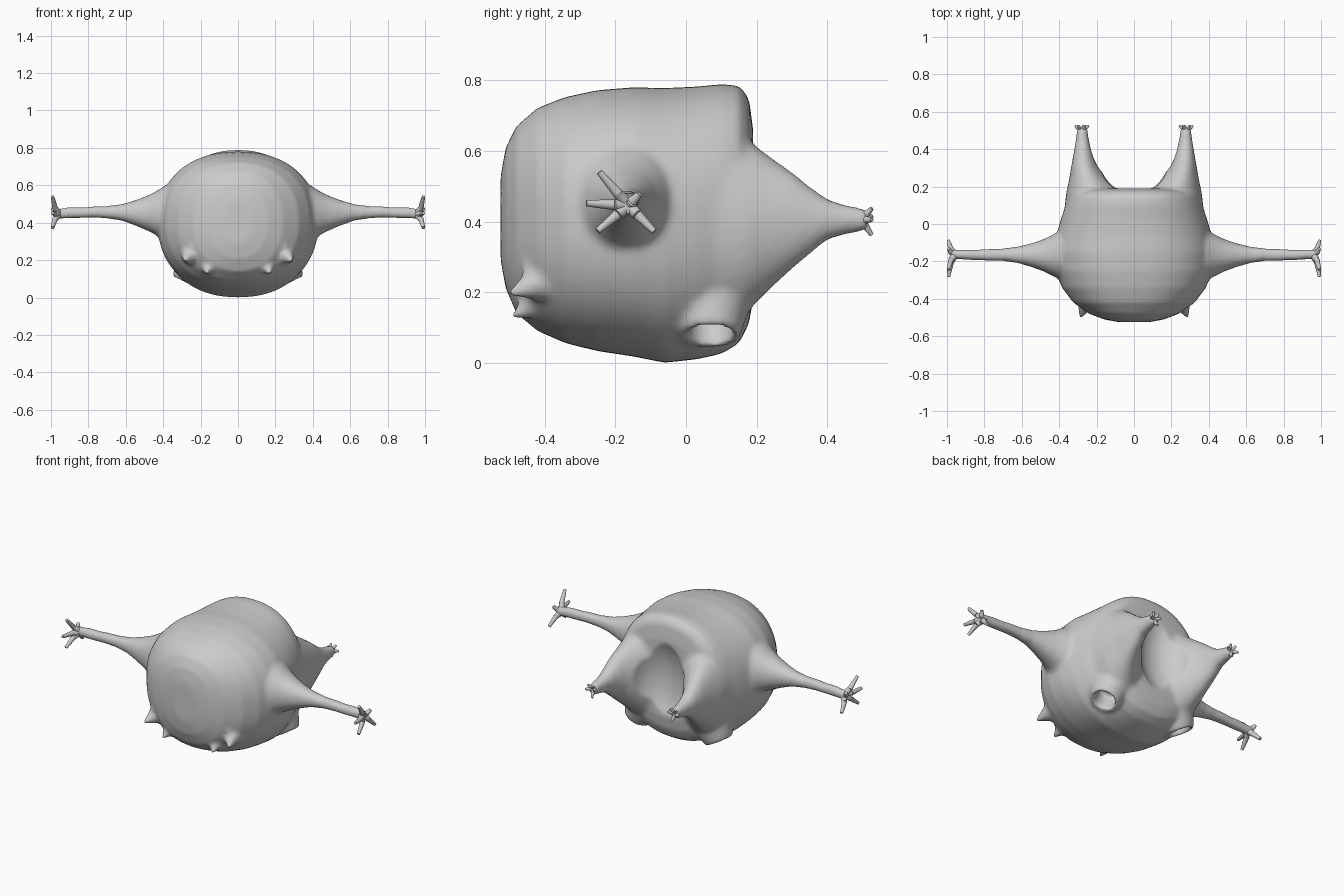
import bpy, bmesh, math
from mathutils import Vector, Matrix


def add_loft(bm, axis, stations, power=2.0, side=1, n=32):
    """Closed loft; stations are (t, u_min, u_max, z_min, z_max) along axis x or y."""
    rings = []
    for t, u0, u1, z0, z1 in stations:
        ring = []
        for i in range(n):
            a = 2 * math.pi * i / n
            c, s = math.cos(a), math.sin(a)
            u = (u0 + u1) / 2 + (u1 - u0) / 2 * math.copysign(abs(c) ** (2 / power), c)
            z = (z0 + z1) / 2 + (z1 - z0) / 2 * math.copysign(abs(s) ** (2 / power), s)
            x, y = (t, u) if axis == 'x' else (u, t)
            ring.append(bm.verts.new((x * side, y, z)))
        rings.append(ring)
    faces = [bm.faces.new(rings[0]), bm.faces.new(rings[-1][::-1])]
    for r, q in zip(rings, rings[1:]):
        for i in range(n):
            j = (i + 1) % n
            faces.append(bm.faces.new((r[i], q[i], q[j], r[j])))
    bmesh.ops.recalc_face_normals(bm, faces=faces)


def add_cone(bm, a, b, r1, r2, side=1, n=16):
    """Tapered rod from a to b."""
    a, b = Vector(a), Vector(b)
    a.x *= side
    b.x *= side
    rot = (b - a).to_track_quat('Z', 'Y').to_matrix().to_4x4()
    bmesh.ops.create_cone(bm, cap_ends=True, segments=n, radius1=r1, radius2=r2,
                          depth=(b - a).length,
                          matrix=Matrix.Translation((a + b) / 2) @ rot)


def finish(name, bm):
    me = bpy.data.meshes.new(name)
    bm.to_mesh(me)
    bm.free()
    ob = bpy.data.objects.new(name, me)
    bpy.context.collection.objects.link(ob)
    return ob


body_rings = [
    (-0.525, -0.08, 0.08, 0.29, 0.53), (-0.51, -0.16, 0.16, 0.21, 0.61),
    (-0.48, -0.24, 0.24, 0.14, 0.67), (-0.42, -0.325, 0.325, 0.09, 0.722),
    (-0.34, -0.385, 0.385, 0.055, 0.753), (-0.25, -0.42, 0.42, 0.033, 0.772),
    (-0.15, -0.43, 0.43, 0.018, 0.78), (-0.06, -0.415, 0.415, 0.0, 0.778),
    (0.03, -0.39, 0.39, 0.01, 0.782), (0.10, -0.365, 0.365, 0.025, 0.789),
    (0.15, -0.34, 0.34, 0.055, 0.785), (0.178, -0.3, 0.3, 0.11, 0.75),
    (0.19, -0.24, 0.24, 0.18, 0.66)]
horn_rings = [
    (0.00, 0.02, 0.385, 0.1, 0.69), (0.10, 0.03, 0.37, 0.11, 0.68),
    (0.17, 0.05, 0.362, 0.14, 0.635), (0.21, 0.10, 0.353, 0.18, 0.605),
    (0.25, 0.145, 0.345, 0.22, 0.575), (0.30, 0.19, 0.337, 0.265, 0.54),
    (0.35, 0.215, 0.328, 0.307, 0.50), (0.40, 0.23, 0.32, 0.348, 0.464),
    (0.45, 0.24, 0.312, 0.362, 0.448), (0.515, 0.25, 0.305, 0.375, 0.435)]
arm_rings = [
    (0.30, -0.31, -0.02, 0.27, 0.62), (0.38, -0.305, -0.03, 0.29, 0.605),
    (0.44, -0.275, -0.06, 0.335, 0.567), (0.48, -0.255, -0.08, 0.355, 0.547),
    (0.55, -0.23, -0.103, 0.385, 0.52), (0.62, -0.21, -0.12, 0.41, 0.5),
    (0.70, -0.198, -0.13, 0.422, 0.49), (0.78, -0.198, -0.132, 0.427, 0.488),
    (0.82, -0.195, -0.135, 0.425, 0.483), (0.90, -0.192, -0.137, 0.421, 0.484),
    (0.945, -0.188, -0.137, 0.42, 0.478), (0.98, -0.195, -0.13, 0.415, 0.475)]

# body, horn-like legs, arms, front teats and stumps fused into one skin
bm = bmesh.new()
add_loft(bm, 'y', body_rings, 2.25, n=64)
for s in (1, -1):
    add_loft(bm, 'y', horn_rings, 2.0, s)
    add_loft(bm, 'x', arm_rings, 2.15, s)
    add_cone(bm, (0.23, -0.36, 0.245), (0.29, -0.505, 0.195), 0.085, 0.006, s)
    add_cone(bm, (0.25, -0.38, 0.2), (0.252, -0.465, 0.28), 0.03, 0.01, s)
    add_cone(bm, (0.15, -0.36, 0.215), (0.168, -0.495, 0.125), 0.085, 0.006, s)
    add_cone(bm, (0.19, 0.07, 0.25), (0.275, 0.07, 0.075), 0.14, 0.083, s, 32)
body = finish("body", bm)

# helpers: stump openings and the hollow between the rear legs
bm = bmesh.new()
for s in (1, -1):
    add_cone(bm, (0.23, 0.07, 0.17), (0.30, 0.07, 0.03), 0.062, 0.062, s, 32)
bmesh.ops.create_uvsphere(bm, u_segments=32, v_segments=20, radius=1.0,
                          matrix=Matrix.Translation((0, 0.30, 0.42)) @
                          Matrix.Diagonal((0.17, 0.16, 0.30, 1)))
cutter = finish("cutter", bm)
cutter.hide_render = True


def remesh(name):
    m = body.modifiers.new(name, 'REMESH')
    m.mode = 'VOXEL'
    m.voxel_size = 0.01


remesh("fuse")
cut = body.modifiers.new("cut", 'BOOLEAN')
cut.operation = 'DIFFERENCE'
cut.object = cutter
remesh("even")
sm = body.modifiers.new("soften", 'SMOOTH')
sm.factor = 0.5
sm.iterations = 10
bpy.context.view_layer.objects.active = body
for m in list(body.modifiers):
    bpy.ops.object.modifier_apply(modifier=m.name)
bpy.data.objects.remove(cutter)

# hands and feet: small splayed digits
hand_tips = [(-0.245, 0.54), (-0.282, 0.452), (-0.25, 0.373), (-0.09, 0.372), (-0.132, 0.478)]
foot_tips = [(0.243, 0.415), (0.262, 0.437), (0.298, 0.437), (0.316, 0.405), (0.27, 0.362)]
parts = [body]
for s, label in ((1, "left"), (-1, "right")):
    bm = bmesh.new()
    for y, z in hand_tips:
        mid = (0.978, -0.163 + (y + 0.163) * 0.35, 0.445 + (z - 0.445) * 0.35)
        add_cone(bm, (0.955, -0.163, 0.446), mid, 0.02, 0.015, s, 12)
        add_cone(bm, mid, (0.992, y, z), 0.015, 0.009, s, 12)
    parts.append(finish(label + "_hand", bm))
    bm = bmesh.new()
    for x, z in foot_tips:
        add_cone(bm, (0.278, 0.495, 0.405), (x, 0.526, z), 0.014, 0.006, s, 12)
    parts.append(finish(label + "_foot", bm))

for ob in parts:
    ob.select_set(True)
bpy.ops.object.shade_smooth_by_angle(angle=math.radians(50))
